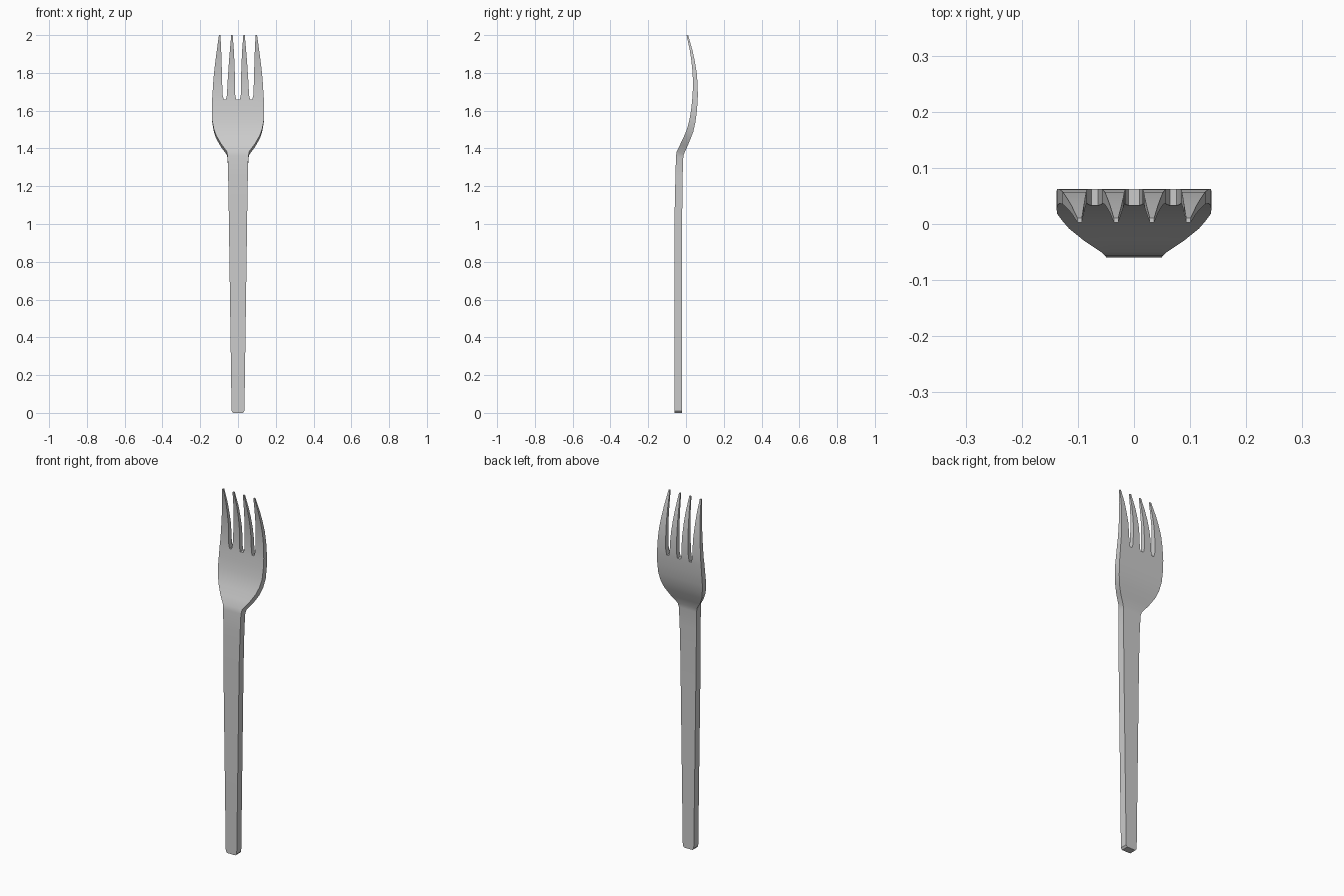
import bpy, bmesh, math

# Body stations: half width, front (y, z), back (y, z)
body = [
    (0.026, (-0.060, 0.000), (-0.020, 0.000)),
    (0.034, (-0.060, 0.010), (-0.020, 0.010)),
    (0.049, (-0.060, 1.070), (-0.020, 1.070)),
    (0.052, (-0.056, 1.250), (-0.018, 1.250)),
    (0.055, (-0.053, 1.360), (-0.015, 1.345)),
    (0.060, (-0.049, 1.385), (-0.012, 1.368)),
    (0.090, (-0.029, 1.425), (0.006, 1.408)),
    (0.116, (-0.008, 1.470), (0.025, 1.453)),
    (0.128, (0.006, 1.505), (0.039, 1.490)),
    (0.137, (0.018, 1.550), (0.050, 1.540)),
    (0.138, (0.027, 1.605), (0.058, 1.600)),
]
# Tine stations: right-hand column x positions, front (y, z), back (y, z)
tines = [
    ((0.010, 0.064, 0.076, 0.137), (0.033, 1.660), (0.0620, 1.660)),
    ((0.015, 0.058, 0.082, 0.135), (0.035, 1.685), (0.0625, 1.685)),
    ((0.0155, 0.056, 0.0835, 0.132), (0.037, 1.740), (0.0615, 1.740)),
    ((0.017, 0.052, 0.085, 0.127), (0.035, 1.800), (0.0570, 1.800)),
    ((0.019, 0.048, 0.087, 0.120), (0.029, 1.860), (0.0470, 1.860)),
    ((0.022, 0.043, 0.089, 0.112), (0.020, 1.920), (0.0340, 1.920)),
    ((0.028, 0.036, 0.093, 0.101), (0.003, 2.000), (0.0110, 2.000)),
]

# Body columns line up with the tine roots
root = [x / 0.137 for x in tines[0][0]]
rows = [([w * r for r in root], f, b) for w, f, b in body]
rows += [(list(x), f, b) for x, f, b in tines]
slot_row = len(body)

bm = bmesh.new()
front, back = {}, {}


def point(store, i, j, side):
    """Vertex at station i, column j on the front or back skin."""
    if (i, j) not in store:
        half = rows[i][0]
        xs = [-x for x in reversed(half)] + half
        y, z = rows[i][side]
        store[i, j] = bm.verts.new((xs[j], y, z))
    return store[i, j]


# Front and back skins; the odd strips are left open as slots above the roots
edges = {}
for i in range(len(rows) - 1):
    for j in range(7):
        if i >= slot_row and j % 2:
            continue
        loop = [(i, j), (i, j + 1), (i + 1, j + 1), (i + 1, j)]
        bm.faces.new([point(front, *k, 1) for k in loop])
        bm.faces.new([point(back, *k, 2) for k in reversed(loop)])
        for a, b in zip(loop, loop[1:] + loop[:1]):
            key = frozenset((a, b))
            edges.setdefault(key, []).append((a, b))

# Side walls along every open border
for uses in edges.values():
    if len(uses) == 1:
        a, b = uses[0]
        bm.faces.new([front[b], front[a], back[a], back[b]])

bmesh.ops.recalc_face_normals(bm, faces=bm.faces[:])
mesh = bpy.data.meshes.new("fork")
bm.to_mesh(mesh)
bm.free()
fork = bpy.data.objects.new("fork", mesh)
bpy.context.collection.objects.link(fork)
bpy.context.view_layer.objects.active = fork
fork.select_set(True)
bpy.ops.object.shade_smooth_by_angle(angle=math.radians(30))
